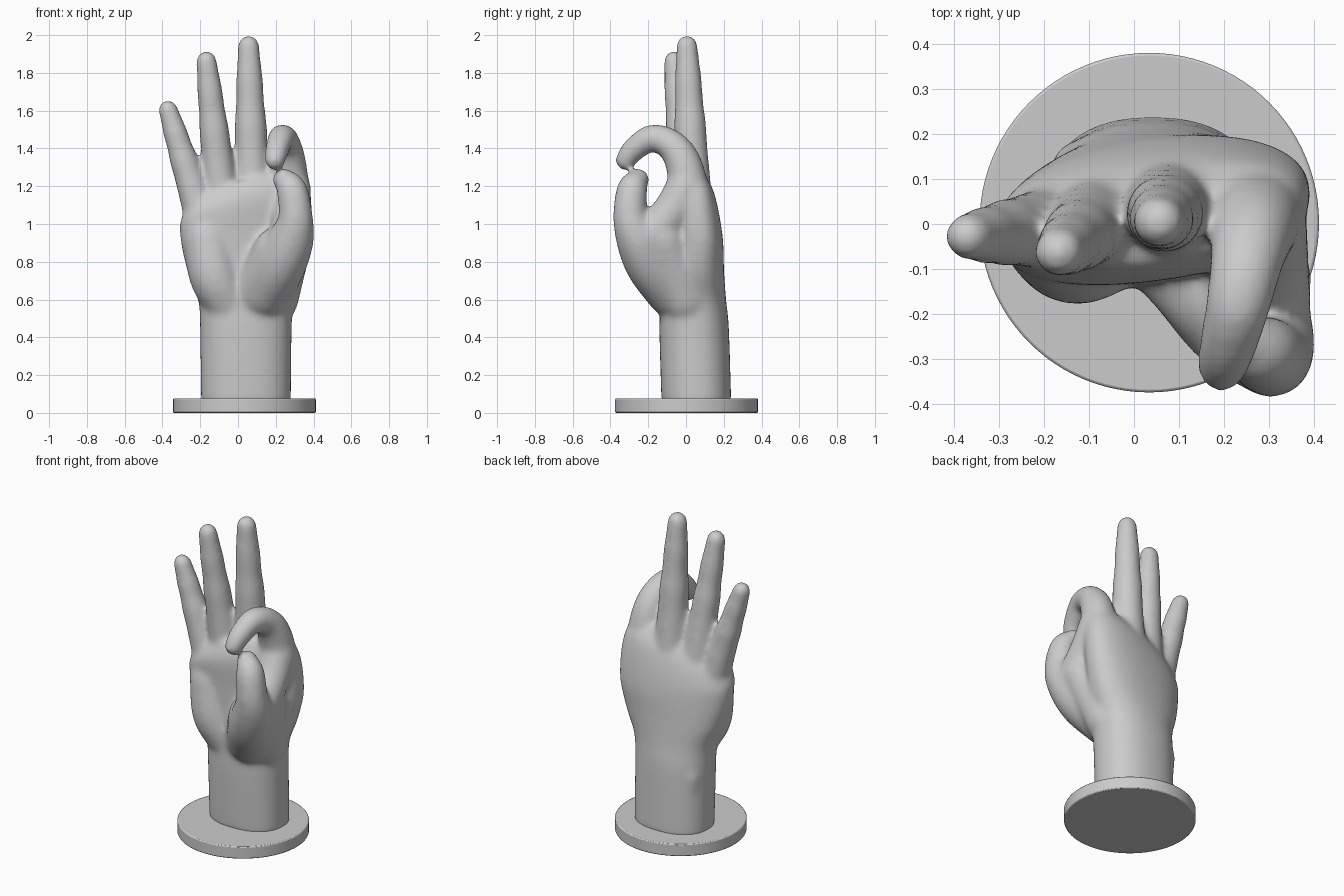
import bpy, bmesh, math
from mathutils import Vector

if "Cube" in bpy.data.objects:
    bpy.data.objects.remove(bpy.data.objects["Cube"])

bm = bmesh.new()


def skin(rings):
    """Bridge closed rings of points into a capped solid."""
    rows = [[bm.verts.new(p) for p in ring] for ring in rings]
    for a, b in zip(rows, rows[1:]):
        n = len(a)
        for i in range(n):
            bm.faces.new((a[i], a[(i + 1) % n], b[(i + 1) % n], b[i]))
    bm.faces.new(rows[0][::-1])
    bm.faces.new(rows[-1])


def spline(pts, steps=6):
    """Catmull-Rom through tuples of any size."""
    p = [Vector(q) for q in pts]
    p = [2 * p[0] - p[1]] + p + [2 * p[-1] - p[-2]]
    out = []
    for i in range(1, len(p) - 2):
        a, b, c, d = p[i - 1:i + 3]
        for s in range(steps):
            t = s / steps
            out.append(0.5 * (2 * b + (c - a) * t + (2 * a - 5 * b + 4 * c - d) * t * t
                              + (3 * b - a - 3 * c + d) * t ** 3))
    return out + [p[-2]]


def limb(path, n=24):
    """Round tube through (x, y, z, radius) with rounded ends."""
    c = [q.to_3d() for q in path]
    r = [q[3] for q in path]
    tan = [(c[min(i + 1, len(c) - 1)] - c[max(i - 1, 0)]).normalized() for i in range(len(c))]
    caps = [math.radians(85 - 17 * i) for i in range(5)]
    st = [(c[0] - tan[0] * r[0] * math.sin(a), r[0] * math.cos(a), tan[0]) for a in caps]
    st += list(zip(c, r, tan))
    st += [(c[-1] + tan[-1] * r[-1] * math.sin(a), r[-1] * math.cos(a), tan[-1])
           for a in reversed(caps)]
    side = Vector((1, 0, 0))
    rings = []
    for o, rad, t in st:
        side = (side - t * side.dot(t)).normalized()
        up = t.cross(side)
        rings.append([o + rad * (side * math.cos(2 * math.pi * k / n)
                                 + up * math.sin(2 * math.pi * k / n)) for k in range(n)])
    skin(rings)


def finger(root, tip):
    """Straight tapering finger, slightly swollen at its two joints."""
    a, b = Vector(root), Vector(tip)
    path = []
    for i in range(31):
        t = i / 30
        q = a.lerp(b, t)
        q[3] *= 1 + .06 * sum(math.exp(-((t - j) / .08) ** 2) for j in (.54, .80))
        path.append(q)
    limb(path)


# wrist and palm: z, half width, centre y, half depth
palm = [(.05, .238, .055, .185), (.45, .243, .043, .184), (.60, .254, .04, .172),
        (.75, .31, .037, .162), (.95, .35, .03, .154), (1.13, .33, .008, .134),
        (1.235, .21, .0, .085)]
rings = []
for z, hw, cy, hd in spline(palm, 8):
    ring = []
    slope = .25 * max(0, min(1, (z - .95) / .2))    # knuckle line rises to the index
    lean = .12 * max(0, min(1, (z - .5) / .4))      # little-finger edge turns forward
    for k in range(48):
        a = 2 * math.pi * k / 48
        u, v = (math.copysign(abs(w) ** .88, w) for w in (math.cos(a), math.sin(a)))
        ring.append((.042 + hw * u, cy + hd * v + lean * hw * u, z + slope * hw * u))
    rings.append(ring)
skin(rings)

# three raised fingers
finger((.08, .04, 1.05, .108), (.056, .005, 1.943, .058))     # middle
finger((-.08, .01, 1.08, .098), (-.167, -.063, 1.862, .056))  # ring
finger((-.19, -.01, 1.03, .094), (-.37, -.028, 1.605, .053))  # little

# index finger hooked over the thumb
limb(spline([(.275, .03, 1.1, .112), (.266, -.01, 1.31, .098), (.252, -.075, 1.415, .084),
             (.232, -.18, 1.455, .073), (.208, -.275, 1.395, .065), (.196, -.32, 1.338, .056)]))
# thumb
limb(spline([(.14, -.07, .64, .14), (.225, -.185, .79, .138), (.285, -.255, .93, .120),
             (.305, -.295, 1.04, .092), (.285, -.285, 1.18, .083), (.243, -.255, 1.235, .062)]))
# web between thumb and index, thumb side, thumb pad, heel of the palm, wrist bone
limb(spline([(.285, -.18, .93, .11), (.285, -.065, 1.08, .105), (.28, .0, 1.2, .105)]))
limb(spline([(.19, -.0, .60, .13), (.275, -.12, .92, .122)]))
limb(spline([(.09, -.01, .60, .15), (.22, -.165, .85, .14)]))
limb(spline([(-.06, -.02, .60, .13), (-.125, -.045, .73, .135), (-.16, -.02, .93, .135)]))
limb(spline([(-.12, .12, .34, .06), (-.125, .125, .43, .06)]))

bmesh.ops.recalc_face_normals(bm, faces=bm.faces)
mesh = bpy.data.meshes.new("hand")
bm.to_mesh(mesh)
bm.free()
hand = bpy.data.objects.new("hand", mesh)
bpy.context.collection.objects.link(hand)

# fuse the parts into one skin and soften the joins
fuse = hand.modifiers.new("fuse", 'REMESH')
fuse.mode = 'VOXEL'
fuse.voxel_size = .011
fuse.use_smooth_shade = True
soft = hand.modifiers.new("soften", 'SMOOTH')
soft.factor = .5
soft.iterations = 36

# round base
bpy.ops.mesh.primitive_cylinder_add(vertices=96, radius=.378, depth=.077,
                                    location=(.034, .003, .0385))
base = bpy.context.object
base.name = "base"
bevel = base.modifiers.new("bevel", 'BEVEL')
bevel.width = .006
bevel.segments = 2
bevel.limit_method = 'ANGLE'
bpy.ops.object.shade_smooth_by_angle()
